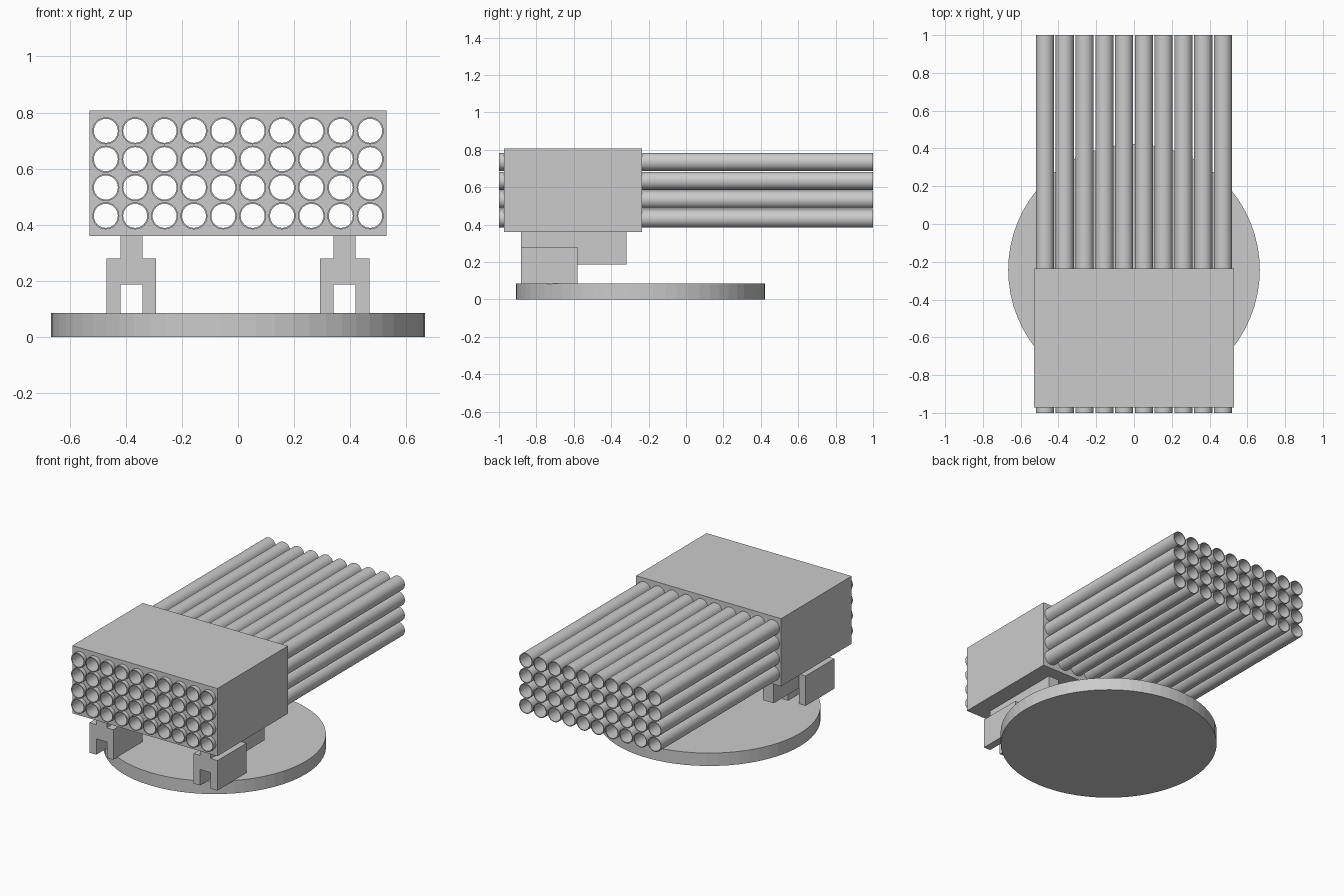
import bpy, bmesh, math
from mathutils import Matrix, Vector

if "Cube" in bpy.data.objects:
    bpy.data.objects.remove(bpy.data.objects["Cube"])

grey = bpy.data.materials.new("plain_grey")
grey.diffuse_color = (0.6, 0.6, 0.6, 1)
grey.use_nodes = True
grey.node_tree.nodes["Principled BSDF"].inputs["Base Color"].default_value = grey.diffuse_color


def make(name, bm, smooth=False):
    """Turn a bmesh into a finished grey object."""
    bmesh.ops.recalc_face_normals(bm, faces=bm.faces)
    mesh = bpy.data.meshes.new(name)
    bm.to_mesh(mesh)
    bm.free()
    mesh.materials.append(grey)
    ob = bpy.data.objects.new(name, mesh)
    bpy.context.collection.objects.link(ob)
    if smooth:
        bpy.ops.object.select_all(action='DESELECT')
        ob.select_set(True)
        bpy.context.view_layer.objects.active = ob
        bpy.ops.object.shade_smooth_by_angle(angle=math.radians(40))
    return ob


def add_box(bm, x0, x1, y0, y1, z0, z1):
    m = Matrix.Translation(((x0 + x1) / 2, (y0 + y1) / 2, (z0 + z1) / 2))
    m = m @ Matrix.Diagonal((x1 - x0, y1 - y0, z1 - z0, 1))
    bmesh.ops.create_cube(bm, size=1, matrix=m)


def ring(bm, cx, cz, r, y, n=32):
    return [bm.verts.new((cx + r * math.cos(2 * math.pi * i / n), y,
                          cz + r * math.sin(2 * math.pi * i / n))) for i in range(n)]


def add_tube(bm, cx, cz, r_out, r_in, y0, y1):
    """Open pipe along y with a wall thickness."""
    loops = [ring(bm, cx, cz, r, y) for r, y in
             ((r_out, y0), (r_out, y1), (r_in, y1), (r_in, y0))]
    for k in range(4):
        a, b = loops[k], loops[(k + 1) % 4]
        for i in range(len(a)):
            j = (i + 1) % len(a)
            bm.faces.new((a[i], a[j], b[j], b[i]))


centres = [(-0.471 + 0.942 * c / 9, 0.432 + 0.101 * r)
           for r in range(4) for c in range(10)]

# Round turntable base
bm = bmesh.new()
bmesh.ops.create_cone(bm, cap_ends=True, segments=64, radius1=0.666, radius2=0.666,
                      depth=0.085, matrix=Matrix.Translation((0, -0.243, 0.0425)))
make("turntable_base", bm)

# Bundle of 4 x 10 open tubes
bm = bmesh.new()
for cx, cz in centres:
    add_tube(bm, cx, cz, 0.048, 0.0428, -1, 1)
make("tubes", bm, smooth=True)

# Housing block, bored through so that the tubes stay open
bm = bmesh.new()
add_box(bm, -0.53, 0.53, -0.972, -0.236, 0.36, 0.807)
housing = make("housing", bm)
bm = bmesh.new()
for cx, cz in centres:
    bmesh.ops.create_cone(bm, cap_ends=True, segments=32, radius1=0.0455, radius2=0.0455, depth=2.2,
                          matrix=Matrix.Translation((cx, 0, cz)) @ Matrix.Rotation(math.pi / 2, 4, 'X'))
cutter = make("bore_cutter", bm)
cutter.hide_render = True
mod = housing.modifiers.new("bores", 'BOOLEAN')
mod.operation = 'DIFFERENCE'
mod.solver = 'EXACT'
mod.object = cutter
bpy.ops.object.select_all(action='DESELECT')
bpy.context.view_layer.objects.active = housing
housing.select_set(True)
bpy.ops.object.modifier_apply(modifier=mod.name)
bpy.data.objects.remove(cutter)

# Mounting lugs under the housing, each held between two cheek plates
for side, s in (("right", 1), ("left", -1)):
    bm = bmesh.new()
    add_box(bm, *sorted((s * 0.341, s * 0.418)), -0.882, -0.318, 0.187, 0.362)
    make(side + "_lug", bm)
    bm = bmesh.new()
    for a, b in ((0.293, 0.341), (0.418, 0.468)):
        add_box(bm, *sorted((s * a, s * b)), -0.882, -0.58, 0.082, 0.28)
    make(side + "_cheek_plates", bm)
